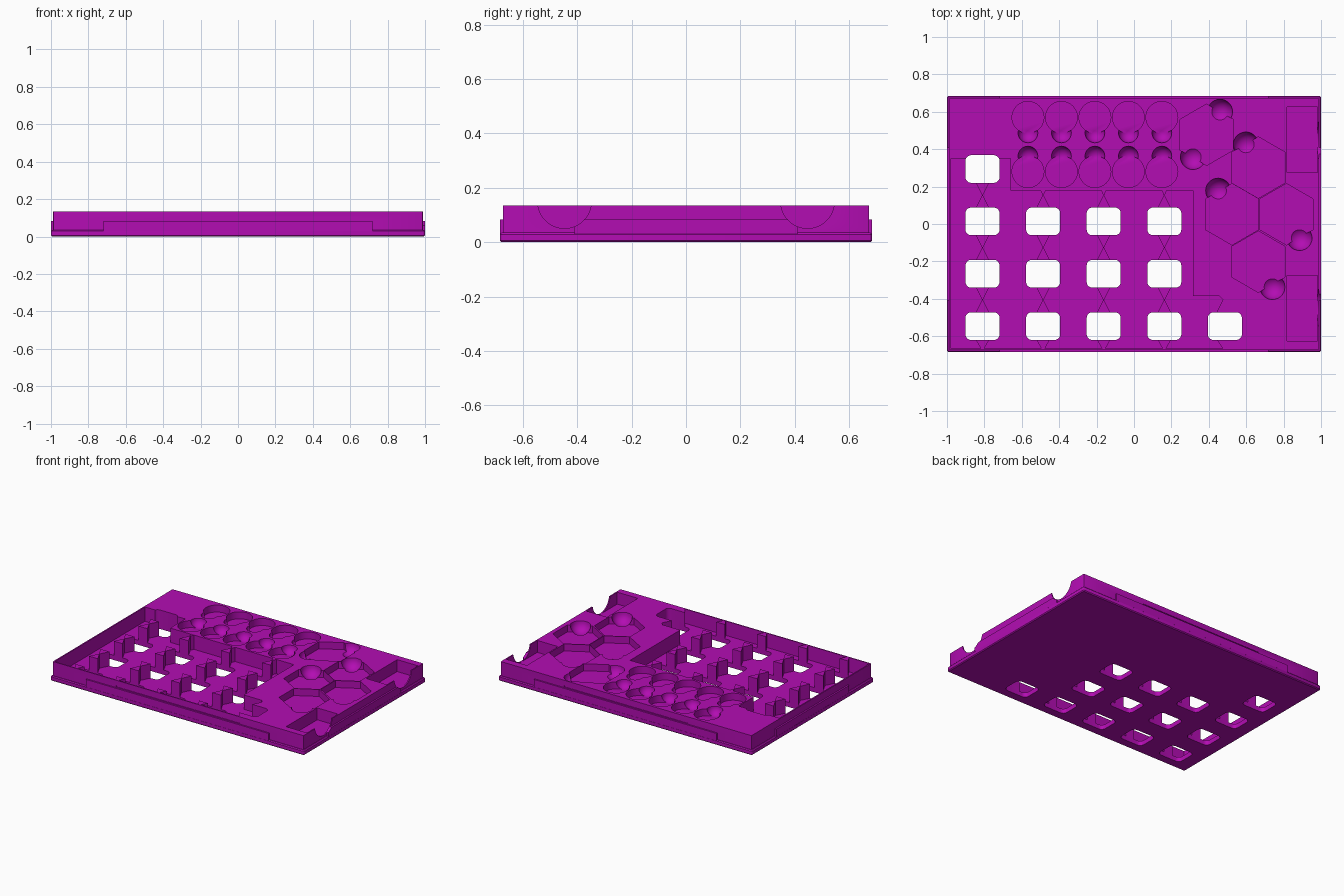
import bpy, bmesh, math
from mathutils import Matrix

if "Cube" in bpy.data.objects:
    bpy.data.objects.remove(bpy.data.objects["Cube"])

PURPLE = (0.45, 0.004, 0.45, 1)
mat = bpy.data.materials.new("purple plastic")
mat.use_nodes = True
mat.diffuse_color = PURPLE
mat.node_tree.nodes["Principled BSDF"].inputs["Base Color"].default_value = PURPLE

TOP, FLOOR, ABOVE = 0.135, 0.033, 0.2


def make(name, bm):
    bmesh.ops.recalc_face_normals(bm, faces=bm.faces)
    mesh = bpy.data.meshes.new(name)
    bm.to_mesh(mesh)
    bm.free()
    mesh.materials.append(mat)
    ob = bpy.data.objects.new(name, mesh)
    bpy.context.scene.collection.objects.link(ob)
    return ob


def prism(name, outline, z0, z1):
    """Vertical prism over a flat outline."""
    bm = bmesh.new()
    face = bm.faces.new([bm.verts.new((x, y, z0)) for x, y in outline])
    ext = bmesh.ops.extrude_face_region(bm, geom=[face])["geom"]
    verts = [v for v in ext if isinstance(v, bmesh.types.BMVert)]
    bmesh.ops.translate(bm, verts=verts, vec=(0, 0, z1 - z0))
    return make(name, bm)


def rect(x0, x1, y0, y1):
    return [(x0, y0), (x1, y0), (x1, y1), (x0, y1)]


def ring(x, y, r, n, start=0.0):
    return [(x + r * math.cos(start + math.tau * i / n),
             y + r * math.sin(start + math.tau * i / n)) for i in range(n)]


def rounded(x, y, hx, hy, r, n=5):
    pts = []
    for q, (sx, sy) in enumerate([(1, 1), (-1, 1), (-1, -1), (1, -1)]):
        for i in range(n + 1):
            a = math.pi / 2 * (q + i / n)
            pts.append((x + sx * (hx - r) + r * math.cos(a),
                        y + sy * (hy - r) + r * math.sin(a)))
    return pts


def ball(x, y, z, r):
    bm = bmesh.new()
    bmesh.ops.create_uvsphere(bm, u_segments=28, v_segments=14, radius=r,
                              matrix=Matrix.Translation((x, y, z)))
    return make("finger_scoop_cutter", bm)


def combine(target, tool, op):
    """Bake one boolean into the target and drop the tool."""
    mod = target.modifiers.new("cut", "BOOLEAN")
    mod.operation, mod.solver, mod.object = op, "EXACT", tool
    tool.hide_render = True
    bpy.context.view_layer.update()
    deps = bpy.context.evaluated_depsgraph_get()
    mesh = bpy.data.meshes.new_from_object(target.evaluated_get(deps))
    target.modifiers.clear()
    target.data = mesh
    bpy.data.objects.remove(tool)


def cut(tool):
    combine(tray, tool, "DIFFERENCE")


# Tray block with a stepped lip round its foot
tray = prism("tray", rounded(0, 0, 0.988, 0.674, 0.006, 2), 0.004, TOP)
foot = prism("foot", rounded(0, 0, 1.0, 0.685, 0.008, 2), 0, 0.035)
bev = foot.modifiers.new("edge", "BEVEL")
bev.width, bev.segments, bev.limit_method = 0.006, 1, "ANGLE"
combine(tray, foot, "UNION")
for hx, hy in [(0.72, 0.6845), (0.9995, 0.41)]:
    combine(tray, prism("lip", rect(-hx, hx, -hy, hy), 0.012, 0.083), "UNION")

# Shallow snap groove on the front and back walls
for s in (-1, 1):
    y0, y1 = sorted((s * 0.67, s * 0.70))
    cut(prism("groove", rect(-0.49, 0.49, y0, y1), 0.087, 0.096))

# Large stepped recess
recess = [(-0.979, -0.666), (-0.979, 0.35), (-0.66, 0.35), (-0.66, 0.18),
          (0.315, 0.18), (0.315, -0.385), (0.455, -0.385), (0.475, -0.405),
          (0.44, -0.475), (0.44, -0.615), (0.475, -0.666)]
cut(prism("recess", recess, FLOOR, ABOVE))

# Push-out windows, in columns
COLS = [-0.81 + 0.324 * i for i in range(5)]
ROWS = [-0.546 + 0.28 * i for i in range(4)]
HY = 0.074
for c, x in enumerate(COLS):
    for r, y in enumerate(ROWS):
        if c == 0 or (c < 4 and r < 3) or r == 0:
            cut(prism("window", rounded(x, y, 0.091, HY, 0.03), -0.1, ABOVE))

# Round token pockets with finger scoops on their inner edges
for i in range(5):
    x = -0.567 + 0.179 * i
    for y, s in [(0.57, -1), (0.28, 1)]:
        cut(prism("token", ring(x, y, 0.085, 48), 0.085, ABOVE))
        cut(ball(x, y + s * 0.083, TOP, 0.053))

# Hexagonal tile pockets
for x, y in [(0.388, 0.477), (0.665, 0.302), (0.524, 0.052),
             (0.815, 0.052), (0.665, -0.202)]:
    cut(prism("hexagon", ring(x, y, 0.164, 6, math.pi / 6), 0.085, ABOVE))
for x, y in [(0.46, 0.60), (0.315, 0.358), (0.598, 0.425), (0.45, 0.178),
             (0.885, -0.075), (0.74, -0.337)]:
    cut(ball(x, y, TOP, 0.067))

# Side pockets with round thumb notches through the right-hand rim
for s in (-1, 1):
    cut(prism("side_pocket", rect(0.817, 0.98, s * 0.45 - 0.175, s * 0.45 + 0.175),
              0.05, ABOVE))
    bm = bmesh.new()
    place = Matrix.Translation((1.0, s * 0.447, 0.15)) @ Matrix.Rotation(math.pi / 2, 4, "Y")
    bmesh.ops.create_cone(bm, cap_ends=True, segments=48, radius1=0.099,
                          radius2=0.099, depth=0.1, matrix=place)
    cut(make("thumb_notch", bm))

# Bow-tie posts between the windows of each column
for c, x in enumerate(COLS[:4]):
    w = 0.035
    for r in range(3):
        y0, y1 = ROWS[r] + HY, ROWS[r + 1] - HY
        mid = (y0 + y1) / 2
        if r == 2 and c > 0:
            y1 = 0.181
        wt = w * (y1 - mid) / (mid - y0)
        prism("divider_post", [(x - w, y0), (x + w, y0), (x + 0.002, mid),
                               (x + wt, y1), (x - wt, y1), (x - 0.002, mid)],
              FLOOR - 0.005, TOP - 0.0005)
    prism("front_post", [(x - w, ROWS[0] - HY), (x - 0.008, -0.668),
                         (x + 0.008, -0.668), (x + w, ROWS[0] - HY)],
          FLOOR - 0.005, TOP - 0.0005)

# Smooth the curved scoops while keeping edges crisp
bpy.ops.object.select_all(action="DESELECT")
tray.select_set(True)
bpy.context.view_layer.objects.active = tray
bpy.ops.object.shade_smooth_by_angle(angle=math.radians(25))
